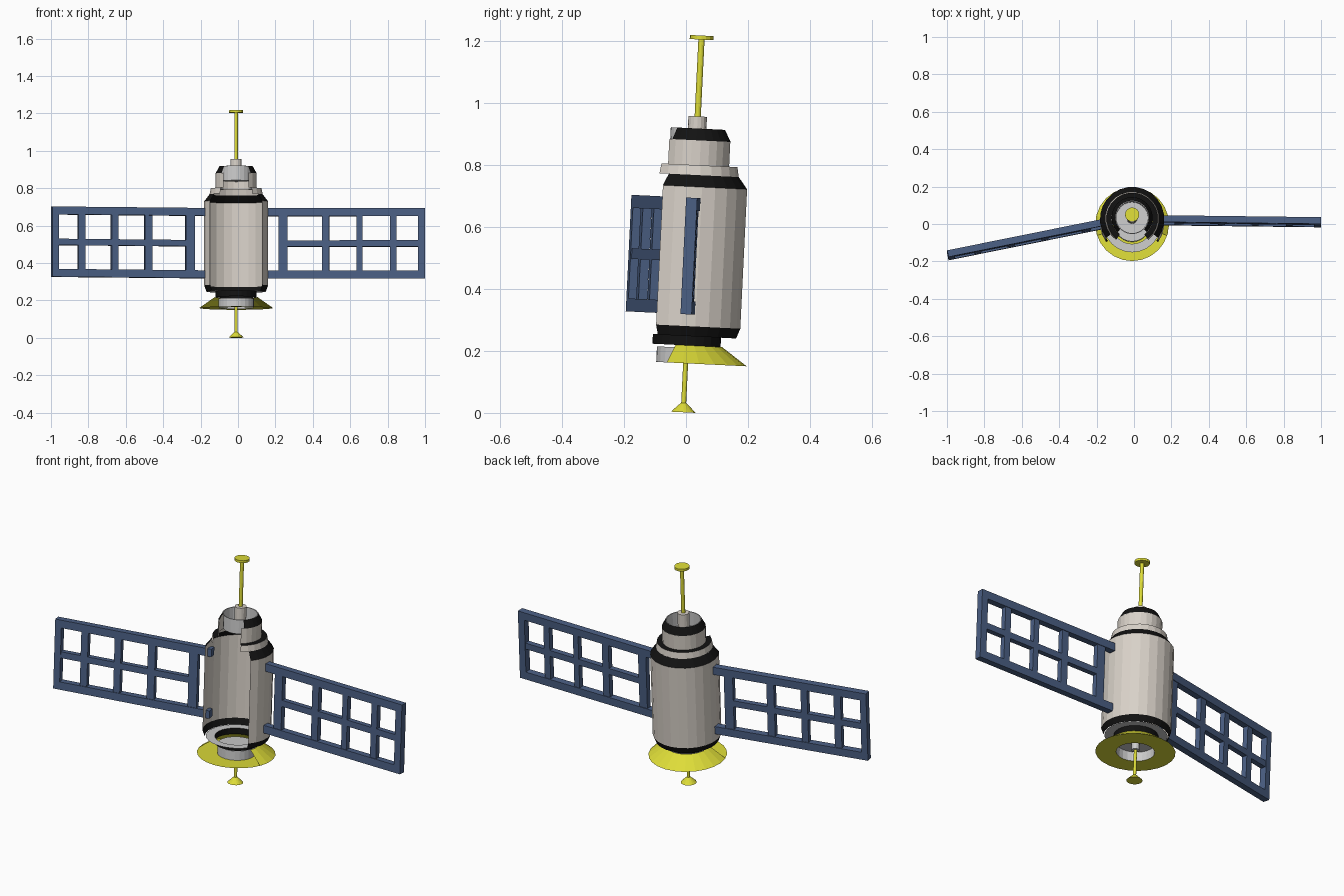
import bpy, bmesh
from math import radians, cos, sin, tau
from mathutils import Matrix

if "Cube" in bpy.data.objects:
    bpy.data.objects.remove(bpy.data.objects["Cube"])

SIDES = 24
# Everything shares one slightly leaning axis (top leans back)
LEAN = Matrix.Translation((-0.01, -0.009, 0)) @ Matrix.Rotation(radians(-2.8), 4, 'X')


def material(name, rgb):
    m = bpy.data.materials.new(name)
    m.diffuse_color = (*rgb, 1)
    m.use_nodes = True
    m.node_tree.nodes["Principled BSDF"].inputs["Base Color"].default_value = m.diffuse_color
    return m


HULL = material("hull", (0.69, 0.64, 0.58))
BLACK = material("black", (0.006, 0.006, 0.006))
YELLOW = material("yellow", (0.73, 0.72, 0.04))
BLUE = material("blue", (0.07, 0.115, 0.23))
GREY = material("grey", (0.55, 0.55, 0.55))


def finish(name, bm, mat):
    bmesh.ops.remove_doubles(bm, verts=bm.verts, dist=1e-5)
    bmesh.ops.recalc_face_normals(bm, faces=bm.faces)
    bm.transform(LEAN)
    me = bpy.data.meshes.new(name)
    bm.to_mesh(me)
    bm.free()
    me.materials.append(mat)
    ob = bpy.data.objects.new(name, me)
    bpy.context.collection.objects.link(ob)
    return ob


def lathe(name, profile, mat, below=None, sides=SIDES):
    """Turn an (r, z) profile. 'below' = degrees the arc reaches forward past
    the side on each end; None gives a full turn."""
    bm = bmesh.new()
    a0, span = (0, tau) if below is None else (radians(-below), radians(180 + 2 * below))
    n = sides if below is None else max(8, round(sides * span / tau))
    cols = []
    for i in range(n + 1):
        a = a0 + span * i / n
        cols.append([bm.verts.new((r * cos(a), r * sin(a), z)) for r, z in profile])
    for c, d in zip(cols, cols[1:]):
        for k in range(len(profile) - 1):
            quad = [c[k], d[k], d[k + 1], c[k + 1]]
            if profile[k][0] == 0:
                quad = [c[k], d[k + 1], c[k + 1]]
            elif profile[k + 1][0] == 0:
                quad = [c[k], d[k], c[k + 1]]
            bm.faces.new(quad)
    return finish(name, bm, mat)


def rod(name, r0, r1, z0, z1, mat, sides=12):
    return lathe(name, [(0, z0), (r0, z0), (r1, z1), (0, z1)], mat, sides=sides)


# Main hull: shells open at the front, with black shoulder bands
lathe("hull_shell", [(0.172, 0.28), (0.172, 0.73)], HULL, 36)
lathe("hull_top_band", [(0.172, 0.73), (0.143, 0.768)], BLACK, 36)
lathe("hull_bottom_band", [(0.172, 0.28), (0.160, 0.248)], BLACK, 36)
lathe("hull_floor_ring", [(0.155, 0.25), (0.11, 0.25)], GREY)
lathe("neck", [(0.11, 0.25), (0.11, 0.218)], BLACK)

# Upper section
lathe("upper_collar", [(0.143, 0.768), (0.137, 0.80)], HULL, 53)
lathe("upper_collar_top", [(0.137, 0.80), (0.11, 0.80)], BLACK, 53)
lathe("upper_shell", [(0.11, 0.80), (0.11, 0.88)], HULL, 53)
lathe("upper_band", [(0.11, 0.88), (0.09, 0.918)], BLACK, 45)
lathe("upper_sleeve", [(0.09, 0.918), (0.085, 0.918), (0.085, 0.84), (0, 0.84)], GREY)

# Top antenna
rod("top_antenna_base", 0.03, 0.03, 0.84, 0.957, HULL, 16)
rod("top_antenna_pole", 0.010, 0.010, 0.957, 1.207, YELLOW)
rod("top_antenna_disc", 0.038, 0.038, 1.205, 1.218, YELLOW, 16)

# Bottom dish: open-front cone, flat underside ring and inner tube
lathe("dish_cone", [(0.197, 0.16), (0.115, 0.218)], YELLOW, 18)
lathe("dish_ring", [(0.197, 0.16), (0.095, 0.16)], YELLOW)
lathe("dish_tube", [(0.095, 0.16), (0.095, 0.21), (0, 0.21)], GREY)

# Lower probe
rod("probe_base", 0.02, 0.02, 0.17, 0.21, GREY)
rod("probe_rod", 0.008, 0.008, 0.025, 0.18, YELLOW)
rod("probe_tip", 0.04, 0.009, 0.002, 0.032, YELLOW, 16)


def panel(name, bars, inner, outer, angle, y, side):
    """Ladder frame running outward along +x, then turned to its side."""
    bm = bmesh.new()
    depth = 0.036
    boxes = [(inner, outer, 0.652, 0.694, depth),
             (inner, outer, 0.318, 0.360, depth),
             (bars[0][0], outer, 0.488, 0.522, depth * 0.8)]
    boxes += [(a, b, 0.340, 0.670, depth * 0.8) for a, b in bars[:-1]]
    boxes.append((*bars[-1], 0.340, 0.670, depth))
    for x0, x1, z0, z1, d in boxes:
        m = Matrix.Translation(((x0 + x1) / 2, 0, (z0 + z1) / 2)) @ \
            Matrix.Diagonal((x1 - x0, d, z1 - z0, 1))
        bmesh.ops.create_cube(bm, size=1, matrix=m)
    # swing about the hinge, then mirror to the chosen side
    swing = Matrix.Translation((inner, y, 0)) @ Matrix.Rotation(radians(angle), 4, 'Z') @ \
        Matrix.Translation((-inner, 0, 0))
    bm.transform(Matrix.Diagonal((side, 1, 1, 1)) @ swing)
    finish(name, bm, BLUE)


# Solar wings: the left one is swung forward
panel("right_solar_wing",
      [(0.227, 0.275), (0.458, 0.498), (0.644, 0.676), (0.822, 0.858), (0.972, 1.01)],
      0.16, 1.01, -0.7, 0.004, 1)
panel("left_solar_wing",
      [(0.224, 0.272), (0.456, 0.496), (0.642, 0.678), (0.822, 0.860), (0.968, 1.002)],
      0.15, 1.002, -11.4, -0.015, -1)
